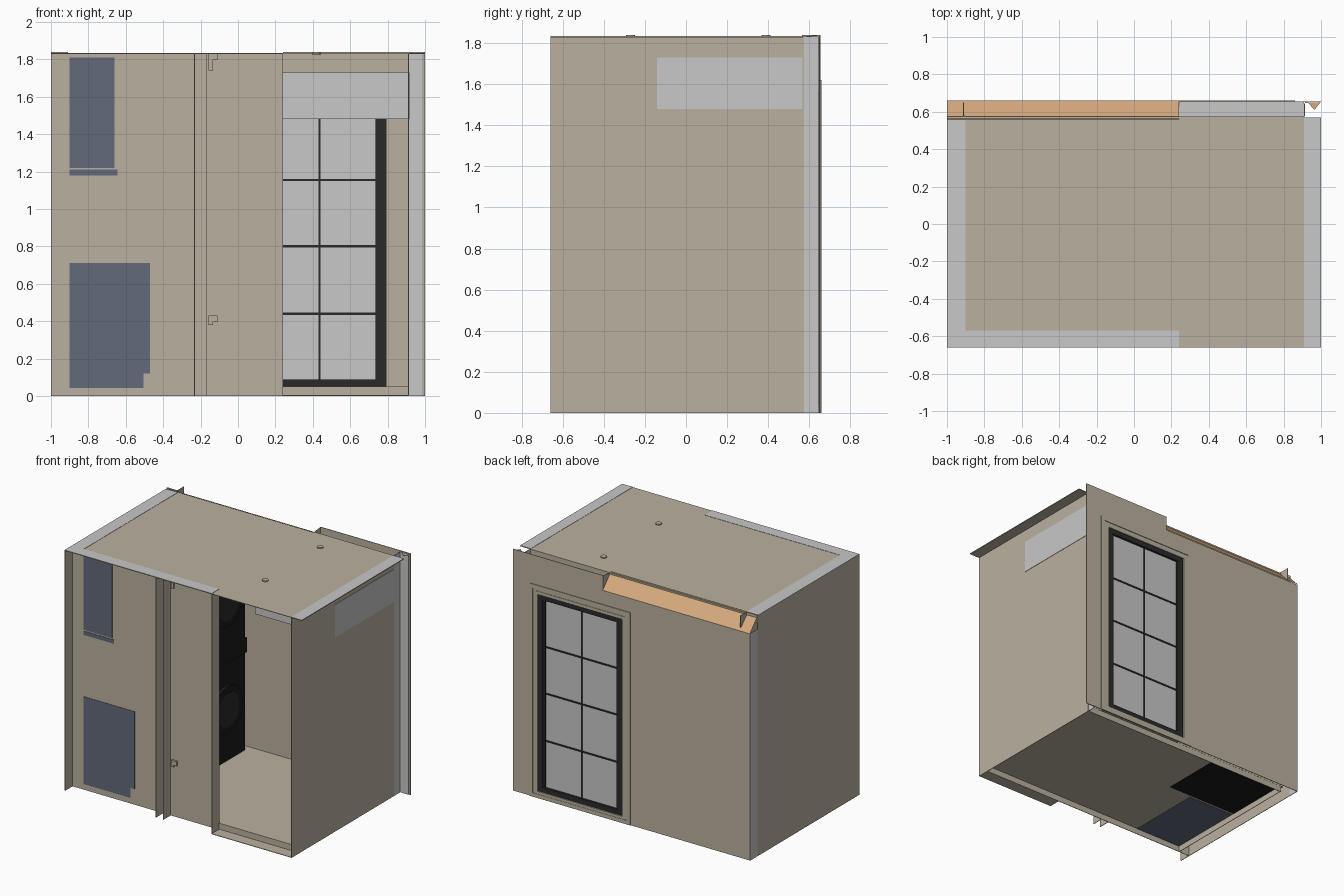
import bpy, bmesh, math

if "Cube" in bpy.data.objects:
    bpy.data.objects.remove(bpy.data.objects["Cube"])

def mat(name, c):
    m = bpy.data.materials.new(name)
    m.diffuse_color = (*c, 1)
    m.use_nodes = True
    m.node_tree.nodes["Principled BSDF"].inputs["Base Color"].default_value = m.diffuse_color
    return m

TAN = mat("tan_wall", (0.49, 0.44, 0.35))
GREY = mat("light_grey", (0.58, 0.58, 0.58))
BLUE = mat("slate_blue", (0.122, 0.144, 0.195))
BLACK = mat("frame_black", (0.023, 0.023, 0.023))
DARK = mat("appliance_black", (0.011, 0.011, 0.011))
WOOD = mat("light_wood", (0.67, 0.40, 0.205))

def finish(name, bm, m):
    bmesh.ops.recalc_face_normals(bm, faces=bm.faces)
    me = bpy.data.meshes.new(name)
    bm.to_mesh(me)
    bm.free()
    me.materials.append(m)
    ob = bpy.data.objects.new(name, me)
    bpy.context.collection.objects.link(ob)
    return ob

def boxes(name, m, *spans):
    """One object from several (x0, x1, y0, y1, z0, z1) boxes."""
    bm = bmesh.new()
    for x0, x1, y0, y1, z0, z1 in spans:
        vs = bmesh.ops.create_cube(bm, size=1)["verts"]
        for v in vs:
            v.co = (x0 if v.co.x < 0 else x1, y0 if v.co.y < 0 else y1, z0 if v.co.z < 0 else z1)
    return finish(name, bm, m)

def poly(name, m, pts):
    bm = bmesh.new()
    bm.faces.new([bm.verts.new(p) for p in pts])
    return finish(name, bm, m)

def disc(name, m, loc, r, depth, axis="Z"):
    bm = bmesh.new()
    bmesh.ops.create_cone(bm, cap_ends=True, segments=32, radius1=r, radius2=r, depth=depth)
    ob = finish(name, bm, m)
    ob.location = loc
    if axis == "X":
        ob.rotation_euler = (0, math.pi / 2, 0)
    return ob

def ring(x0, x1, z0, z1, w, y0, y1):
    """Four bars of a rectangular frame, measured on the outside."""
    return [(x0, x0 + w, y0, y1, z0, z1), (x1 - w, x1, y0, y1, z0, z1),
            (x0 + w, x1 - w, y0, y1, z0, z0 + w), (x0 + w, x1 - w, y0, y1, z1 - w, z1)]

T = 0.004          # sheet thickness
H = 1.832          # wall height
DX0, DX1, DZ0, DZ1 = 0.08, 0.79, 0.05, 1.55   # door opening

# Floor and threshold
boxes("floor", TAN, (-0.93, 0.91, -0.57, 0.575, 0.046, 0.05))
boxes("threshold", TAN, (0.24, 0.91, -0.57, -0.57 + T, 0, 0.05), (0.24, 0.91, -0.66, -0.57, 0, T))

# Roof sheet, grey wall tops and ceiling lights
boxes("roof", TAN, (-1, 1, -0.66, 0.57, H - T, H))
boxes("wall_tops", GREY, (-1, -0.9, -0.66, 0.555, H, H + 0.002),
      (-0.9, 0.24, -0.66, -0.57, H, H + 0.002), (0.91, 1, -0.66, 0.57, H, H + 0.002))
for y in (0.39, -0.27):
    disc("ceiling_light", TAN, (0.42, y, H), 0.022, 0.016)

# Side walls
boxes("left_wall", TAN, (-1, -1 + T, -0.66, 0.57, 0, H))
boxes("left_inner_wall", TAN, (-0.907, -0.903, -0.57, 0.57, 0, H))
boxes("left_corner_strip", GREY, (-1, -1 + T, 0.57, 0.655, 0, 1.73))
boxes("right_wall", TAN, (0.91, 0.91 + T, -0.66, 0.57, 0, H))
boxes("right_corner_strip", GREY, (0.91, 0.91 + T, 0.575, 0.645, 0, H),
      (0.915, 0.985, 0.648, 0.651, 0, H))

# Front wall with its upright wall ends
boxes("front_wall", TAN, (-1, 0.24, -0.57, -0.57 + T, 0, H))
boxes("front_wall_ends", TAN, *[(x, x + T, -0.66, -0.57, 0, H) for x in (-1, -0.235, -0.172, 0.237)])
for z0, z1 in ((1.74, 1.83), (0.38, 0.43)):
    boxes("hinge", TAN, (-0.157, -0.135, -0.585, -0.57, z0, z1), (-0.135, -0.11, -0.585, -0.57, z1 - 0.035, z1))

# Back wall: inner and outer sheets around the door opening
def holed_sheet(name, x0, x1, y0, y1, low, high):
    boxes(name, TAN, (x0, DX0, y0, y1, 0, low), (DX0, DX1, y0, y1, 0, DZ0),
          (DX0, DX1, y0, y1, DZ1, low), (DX1, x1, y0, y1, 0, low),
          (0.24, x1, y0, y1, low, high))
holed_sheet("back_inner_wall", -0.91, 0.91, 0.57, 0.57 + T, 1.73, H)
boxes("back_inner_wall_top", TAN, (-0.91, 0.24, 0.57, 0.57 + T, 1.73, H))
holed_sheet("back_outer_wall", -1, 1, 0.651, 0.655, 1.73, 1.84)
boxes("back_wall_cavity_top", GREY, (0.24, 0.91, 0.574, 0.651, 1.726, 1.73))
poly("wood_slope", WOOD, [(-1, 0.56, H + 0.003), (0.24, 0.56, H + 0.003), (0.24, 0.66, 1.73), (-1, 0.66, 1.73)])
poly("wood_slope_end", TAN, [(0.24, 0.57, H), (0.24, 0.655, 1.84), (0.24, 0.655, 1.73), (0.24, 0.57, 1.73)])
poly("wood_corner", WOOD, [(0.925, 0.655, 1.83), (1, 0.655, 1.83), (0.965, 0.61, 1.83)])
boxes("left_corner_bracket", TAN, (-1, -0.91, 0.565, 0.575, 1.78, 1.84),
      (-0.914, -0.91, 0.575, 0.65, 1.75, 1.84))

# Door casing, jambs, frame, glass and bars
boxes("door_casing", TAN, *ring(0.01, 0.86, 0.0, 1.62, 0.03, 0.655, 0.66),
      *ring(0.055, 0.815, 0.025, 1.575, 0.025, 0.655, 0.658))
boxes("door_jamb", TAN, *ring(DX0 - T, DX1 + T, DZ0 - T, DZ1 + T, T, 0.574, 0.651))
boxes("door_frame", BLACK, *ring(DX0, DX1, DZ0, DZ1, 0.037, 0.61, 0.65),
      (DX0 + 0.037, DX0 + 0.055, 0.615, 0.645, DZ0, DZ1), (DX1 - 0.055, DX1 - 0.037, 0.615, 0.645, DZ0, DZ1))
boxes("door_glass", GREY, (DX0 + 0.03, DX1 - 0.03, 0.627, 0.633, DZ0 + 0.03, DZ1 - 0.03))
boxes("door_bars", BLACK, (0.43, 0.44, 0.622, 0.638, 0.08, 1.52),
      *[(0.13, 0.74, 0.622, 0.638, z - 0.006, z + 0.006) for z in (0.44, 0.80, 1.155)])

# Soffit box over the door, its end showing on the right wall
boxes("soffit", GREY, (0.24, 0.917, -0.14, 0.568, 1.48, 1.73))

# Cabinets, reaching just through the front wall
F = -0.573
boxes("lower_cabinet", BLUE, (-0.9, -0.47, F, 0.03, 0.12, 0.71), (-0.9, -0.505, F, 0.03, 0.044, 0.12))
boxes("countertop", GREY, (-0.9, -0.455, -0.565, 0.03, 0.71, 0.74))
boxes("upper_cabinet", BLUE, (-0.9, -0.66, F, 0.03, 1.22, 1.81))
boxes("light_rail", BLUE, (-0.9, -0.645, F, 0.03, 1.18, 1.21))

# Stacked washer and dryer facing the room
boxes("washer_body", DARK, (-0.9, -0.3, 0.05, 0.51, 0.043, 0.8))
boxes("control_panel", DARK, (-0.9, -0.285, 0.045, 0.515, 0.8, 0.91))
boxes("dryer_body", DARK, (-0.9, -0.3, 0.05, 0.51, 0.91, 1.62))
for n, z in (("washer_door", 0.45), ("dryer_door", 1.26)):
    disc(n, DARK, (-0.295, 0.28, z), 0.18, 0.03, "X")
    disc(n + "_glass", BLACK, (-0.28, 0.28, z), 0.13, 0.008, "X")
